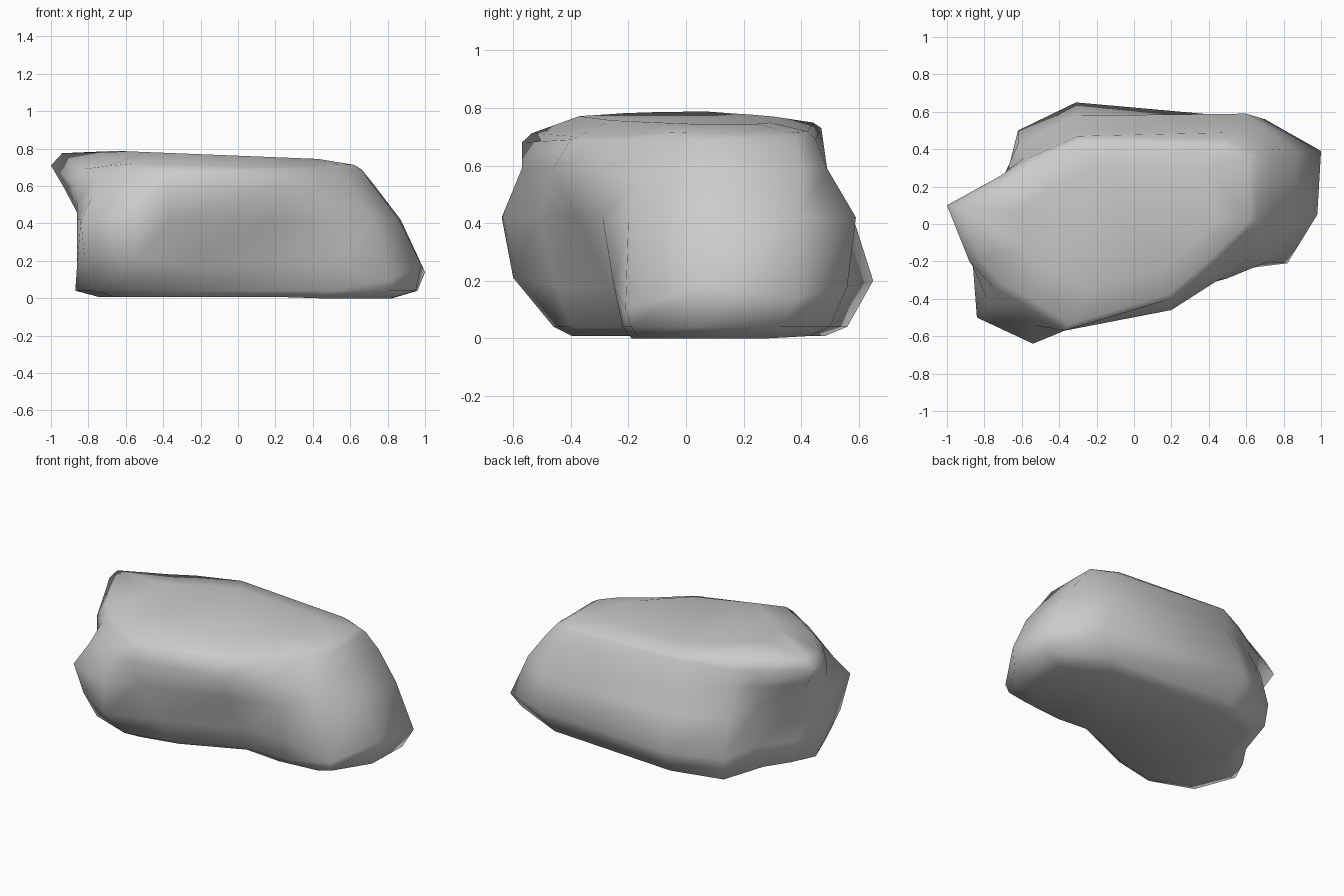
import bpy, bmesh, math

if "Cube" in bpy.data.objects:
    bpy.data.objects.remove(bpy.data.objects["Cube"])

# Horizontal outlines of the boulder, bottom to top, all starting at the left tip
heights = [0.04, 0.18, 0.42, 0.59, 0.69]
outlines = [
    [(-.80, .05), (-.87, -.10), (-.77, -.36), (-.50, -.46), (-.22, -.40), (.22, -.21), (.50, -.22),
     (.81, -.19), (.95, .03), (.96, .33), (.60, .50), (-.28, .56), (-.61, .48), (-.70, .20)],
    [(-.82, .04), (-.86, -.20), (-.82, -.43), (-.55, -.60), (-.26, -.45), (.20, -.26), (.50, -.25),
     (.82, -.21), (.98, .05), (1.0, .39), (.70, .56), (-.31, .65), (-.62, .50), (-.68, .23)],
    [(-.84, .02), (-.86, -.24), (-.84, -.50), (-.54, -.64), (-.36, -.51), (.19, -.38), (.50, -.29),
     (.72, -.20), (.86, .03), (.87, .39), (.60, .59), (-.30, .58), (-.62, .43), (-.68, .26)],
    [(-.93, .08), (-.86, -.23), (-.78, -.42), (-.54, -.54), (-.37, -.57), (.20, -.46), (.45, -.30),
     (.64, -.16), (.73, .02), (.74, .40), (.55, .49), (-.30, .49), (-.58, .36), (-.69, .27)],
    [(-1.0, .10), (-.88, -.20), (-.75, -.34), (-.60, -.42), (-.37, -.57), (.20, -.40), (.41, -.22),
     (.56, -.08), (.66, .02), (.66, .38), (.50, .45), (-.30, .47), (-.57, .35), (-.71, .26)],
]
# Points that sit above or below the level of their outline: (outline, point): z
uneven = {(1, 2): .21, (1, 3): .21, (1, 7): .10, (1, 9): .14, (1, 11): .20,
          (3, 1): .51, (3, 2): .54, (3, 3): .56, (3, 6): .58, (3, 7): .56,
          (4, 0): .71, (4, 1): .61, (4, 2): .65, (4, 4): .68, (4, 11): .73}


def crown(x):
    """Height of the gently tilted top."""
    return 0.75 - 0.04 * x


def ring(bm, pts, z):
    return [bm.verts.new((x, y, z(x) if callable(z) else z)) for x, y in pts]


def scaled(pts, s):
    return [(x * s, y * s) for x, y in pts]


bm = bmesh.new()
# Flat underside, weathered sides and shallow crown
rings = [ring(bm, scaled(outlines[0], .86), 0.008)]
rings += [ring(bm, p, z) for p, z in zip(outlines, heights)]
rings.append(ring(bm, scaled(outlines[-1], .94), lambda x: crown(x) - 0.012))
rings.append(ring(bm, scaled(outlines[-1], .65), lambda x: crown(x) + 0.012))

n = len(outlines[0])
for low, high in zip(rings, rings[1:]):
    for i in range(n):
        j = (i + 1) % n
        bm.faces.new((low[i], low[j], high[j], high[i]))
bm.faces.new(rings[-1])
bm.faces.new(rings[0][::-1])
for (level, i), z in uneven.items():
    rings[level + 1][i].co.z = z
for v in rings[0][6:10]:
    v.co.z = 0
# Front left of the crown slopes down to the rim
for i, drop in ((1, .08), (2, .06), (3, .04), (4, .04), (5, .03), (6, .02)):
    rings[-2][i].co.z -= drop
bmesh.ops.recalc_face_normals(bm, faces=bm.faces)
bmesh.ops.triangulate(bm, faces=[f for f in bm.faces if len(f.verts) > 4])

mesh = bpy.data.meshes.new("boulder")
bm.to_mesh(mesh)
bm.free()
boulder = bpy.data.objects.new("boulder", mesh)
bpy.context.collection.objects.link(boulder)
bpy.context.view_layer.objects.active = boulder
boulder.select_set(True)
bpy.ops.object.shade_smooth_by_angle(angle=math.radians(80))
